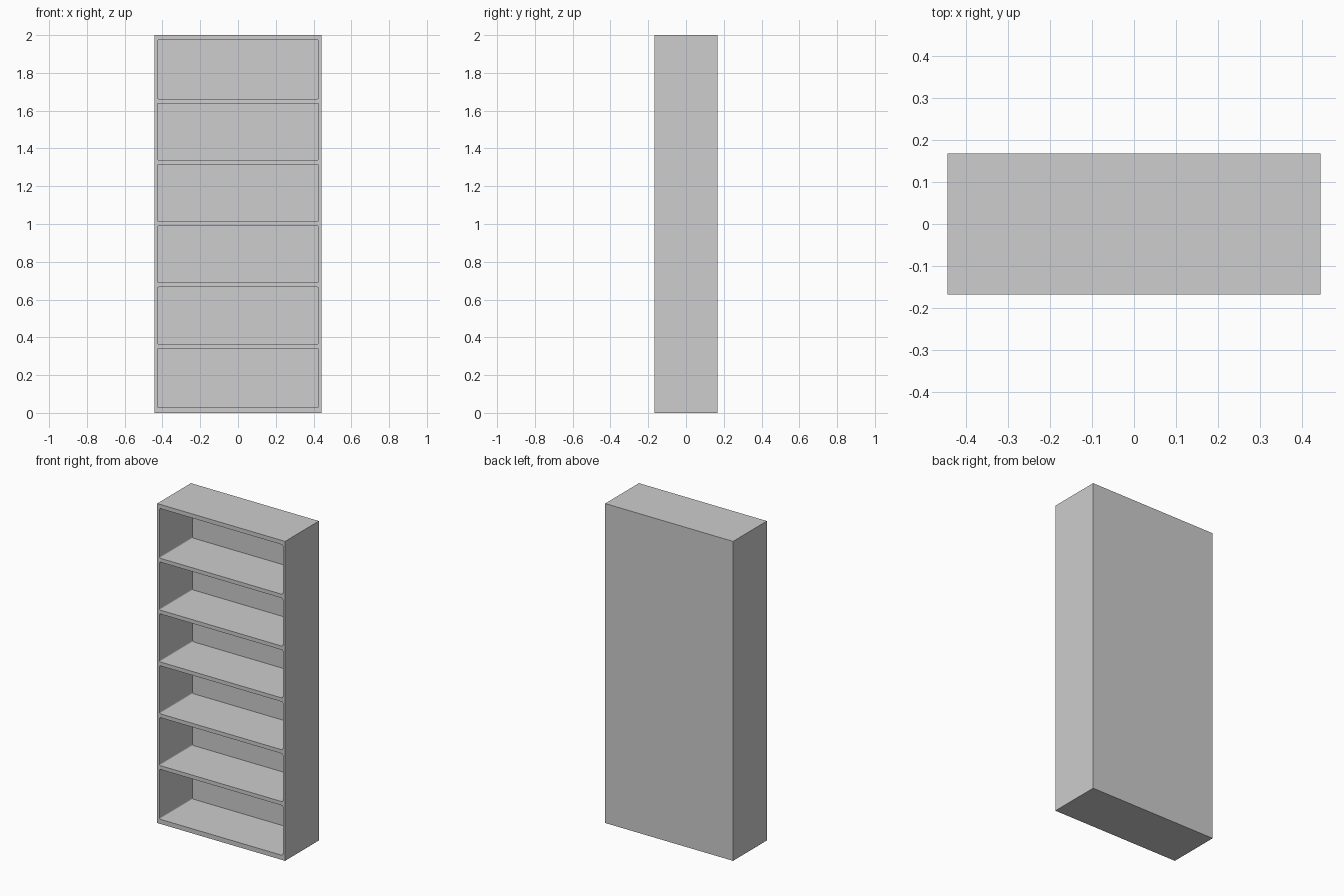
import bpy
import bmesh
from mathutils import Matrix

cube = bpy.data.objects.get("Cube")
if cube:
    bpy.data.objects.remove(cube, do_unlink=True)

WIDTH, DEPTH, HEIGHT = 0.886, 0.334, 2.0
SIDE, BACK, SHELF = 0.016, 0.005, 0.024
FLOOR, CEILING = 0.029, 1.974
SHELF_HEIGHTS = [0.353 + 0.3245 * i for i in range(5)]

grey = bpy.data.materials.new("light_grey")
grey.use_nodes = True
colour = (0.61, 0.61, 0.61, 1)
grey.diffuse_color = colour
grey.node_tree.nodes["Principled BSDF"].inputs["Base Color"].default_value = colour


def add_box(bm, low, high, radius=0):
    """Box between two corners, with its depth-wise edges optionally rounded."""
    size = [b - a for a, b in zip(low, high)]
    centre = [(a + b) / 2 for a, b in zip(low, high)]
    matrix = Matrix.Translation(centre) @ Matrix.Diagonal((*size, 1))
    verts = bmesh.ops.create_cube(bm, size=1, matrix=matrix)["verts"]
    if radius:
        edges = {e for v in verts for e in v.link_edges
                 if abs(e.verts[0].co.y - e.verts[1].co.y) > size[1] / 2}
        bmesh.ops.bevel(bm, geom=list(edges), offset=radius, segments=3,
                        profile=0.5, affect='EDGES')


def make_object(name, bm):
    mesh = bpy.data.meshes.new(name)
    bm.to_mesh(mesh)
    bm.free()
    mesh.materials.append(grey)
    obj = bpy.data.objects.new(name, mesh)
    bpy.context.collection.objects.link(obj)
    return obj


# Solid outer case
bm = bmesh.new()
add_box(bm, (-WIDTH / 2, -DEPTH / 2, 0), (WIDTH / 2, DEPTH / 2, HEIGHT))
case = make_object("bookcase", bm)

# Compartments between the shelves, open at the front
bottoms = [FLOOR] + [z + SHELF / 2 for z in SHELF_HEIGHTS]
tops = [z - SHELF / 2 for z in SHELF_HEIGHTS] + [CEILING]
inner = WIDTH / 2 - SIDE
bm = bmesh.new()
for bottom, top in zip(bottoms, tops):
    add_box(bm, (-inner, -DEPTH, bottom), (inner, DEPTH / 2 - BACK, top), 0.007)
cutter = make_object("compartment_cutter", bm)
cutter.hide_render = True

# Cut the compartments and remove the helper
cut = case.modifiers.new("compartments", 'BOOLEAN')
cut.operation = 'DIFFERENCE'
cut.solver = 'EXACT'
cut.object = cutter
bpy.context.view_layer.objects.active = case
bpy.ops.object.modifier_apply(modifier=cut.name)
bpy.data.objects.remove(cutter, do_unlink=True)
